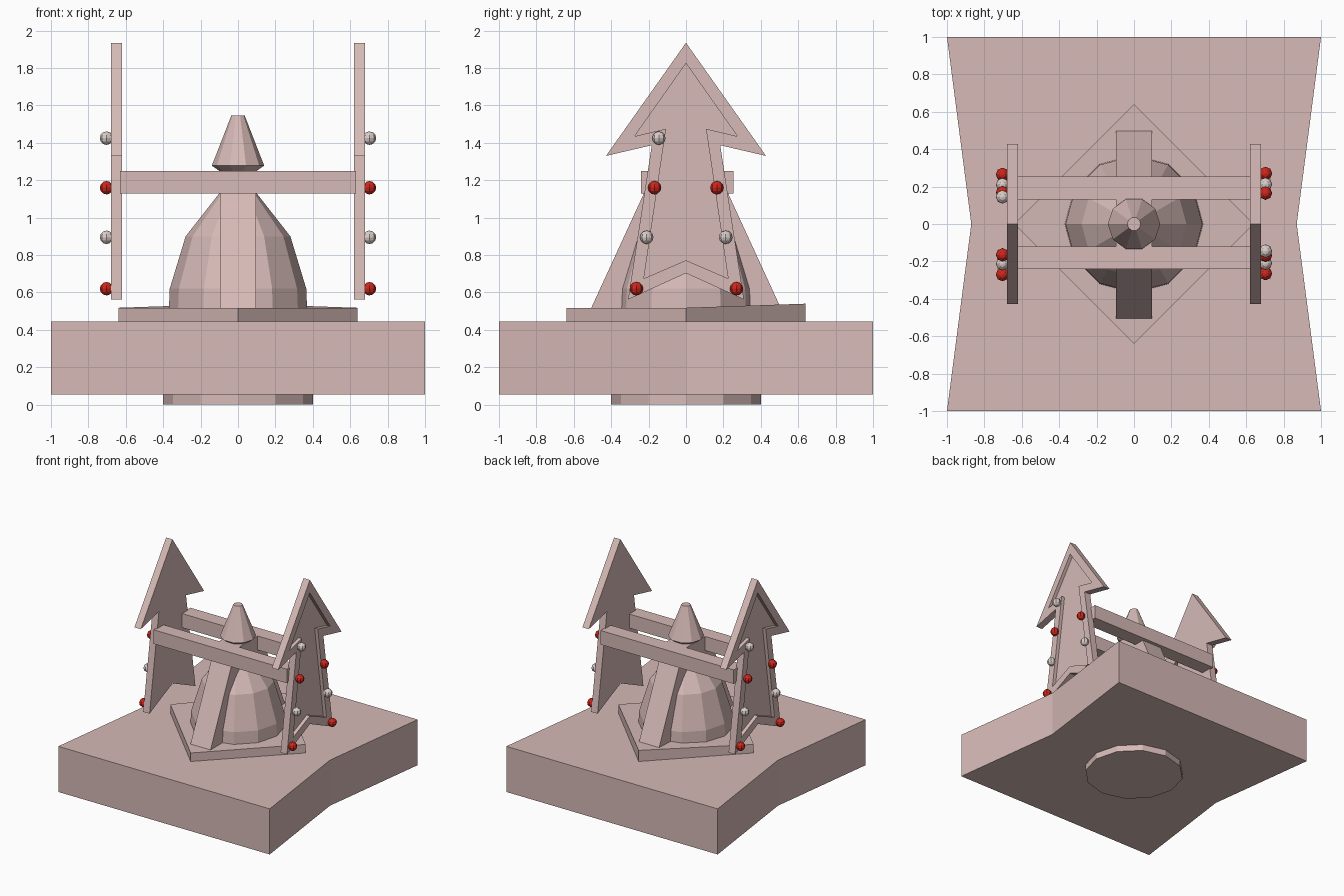
import bpy, bmesh, math
from mathutils import Matrix

if "Cube" in bpy.data.objects:
    bpy.data.objects.remove(bpy.data.objects["Cube"])


def material(name, rgb):
    m = bpy.data.materials.new(name)
    m.diffuse_color = (*rgb, 1)
    m.use_nodes = True
    m.node_tree.nodes["Principled BSDF"].inputs["Base Color"].default_value = m.diffuse_color
    return m


STONE = material("pink_stone", (0.67, 0.49, 0.47))
RED = material("red_bead", (0.62, 0.02, 0.012))
PALE = material("pale_bead", (0.70, 0.61, 0.58))


def finish(name, bm, mat):
    bmesh.ops.recalc_face_normals(bm, faces=bm.faces)
    me = bpy.data.meshes.new(name)
    bm.to_mesh(me)
    bm.free()
    me.materials.append(mat)
    ob = bpy.data.objects.new(name, me)
    bpy.context.collection.objects.link(ob)
    return ob


def loft(name, loops, mat=STONE):
    """Closed solid skinned through loops that have equal point counts."""
    bm = bmesh.new()
    rows = [[bm.verts.new(p) for p in loop] for loop in loops]
    n = len(rows[0])
    for a, b in zip(rows, rows[1:]):
        for i in range(n):
            j = (i + 1) % n
            bm.faces.new((a[i], a[j], b[j], b[i]))
    bm.faces.new(rows[0])
    bm.faces.new(rows[-1])
    return finish(name, bm, mat)


def turned(name, profile, sides):
    return loft(name, [[(r * math.cos(2 * math.pi * i / sides),
                         r * math.sin(2 * math.pi * i / sides), z)
                        for i in range(sides)] for r, z in profile])


def box(name, x0, x1, y0, y1, z0, z1):
    base = [(x0, y0), (x1, y0), (x1, y1), (x0, y1)]
    return loft(name, [[(x, y, z) for x, y in base] for z in (z0, z1)])


# Foot and waisted slab
turned("foot_disc", [(0.40, 0), (0.40, 0.06)], 12)
slab = [(-1, -1), (1, -1), (0.87, 0), (1, 1), (-1, 1), (-0.87, 0)]
loft("base_slab", [[(x, y, z) for x, y in slab] for z in (0.055, 0.445)])

# Diamond plate, its back corner slightly raised
diamond = [(0.64, 0), (0, 0.64), (-0.64, 0), (0, -0.64)]
loft("diamond_plate", [[(x, y, 0.44) for x, y in diamond],
                       [(x, y, 0.54 if y > 0 else 0.518) for x, y in diamond]])

# Dome, buttress through it, and cap on top
turned("dome", [(0.37, 0.50), (0.365, 0.62), (0.28, 0.90), (0.10, 1.13), (0.06, 1.25)], 12)
fin = [(-0.51, 0.51), (0.51, 0.51), (0.17, 1.25), (-0.17, 1.25)]
loft("buttress", [[(x, y, z) for y, z in fin] for x in (-0.095, 0.095)])
turned("cap_cone", [(0.10, 1.25), (0.14, 1.278), (0.036, 1.545)], 10)

# Cross beams joining the arrows
box("front_beam", -0.63, 0.63, -0.24, -0.12, 1.13, 1.25)
box("back_beam", -0.63, 0.63, 0.13, 0.255, 1.13, 1.25)


# Arrow plates with recessed outer faces
def arrow(apex, tip, shoulder, foot, notch):
    side = [tip, shoulder, foot]
    return ([(0, apex)] + side + [(0, notch)]
            + [(-y, z) for y, z in reversed(side)])


outer = arrow(1.935, (0.428, 1.33), (0.183, 1.387), (0.31, 0.562), 0.703)
inner = arrow(1.825, (0.275, 1.435), (0.107, 1.475), (0.225, 0.675), 0.772)

# Beads on each arrow: y, z, material
beads = [(-0.265, 0.62, RED), (0.27, 0.62, RED), (-0.168, 1.16, RED), (0.165, 1.16, RED),
         (-0.21, 0.895, PALE), (0.212, 0.895, PALE), (-0.145, 1.425, PALE)]

for label, s in (("right", 1), ("left", -1)):   # left is the right turned half round
    layers = [(outer, 0.62), (outer, 0.68), (inner, 0.68), (inner, 0.65)]
    loft(label + "_arrow", [[(s * x, s * y, z) for y, z in loop] for loop, x in layers])
    for k, (y, z, mat) in enumerate(beads):
        bm = bmesh.new()
        bmesh.ops.create_uvsphere(bm, u_segments=8, v_segments=6, radius=0.036,
                                  matrix=Matrix.Translation((s * 0.703, s * y, z)))
        finish(f"{label}_bead_{k + 1}", bm, mat)
